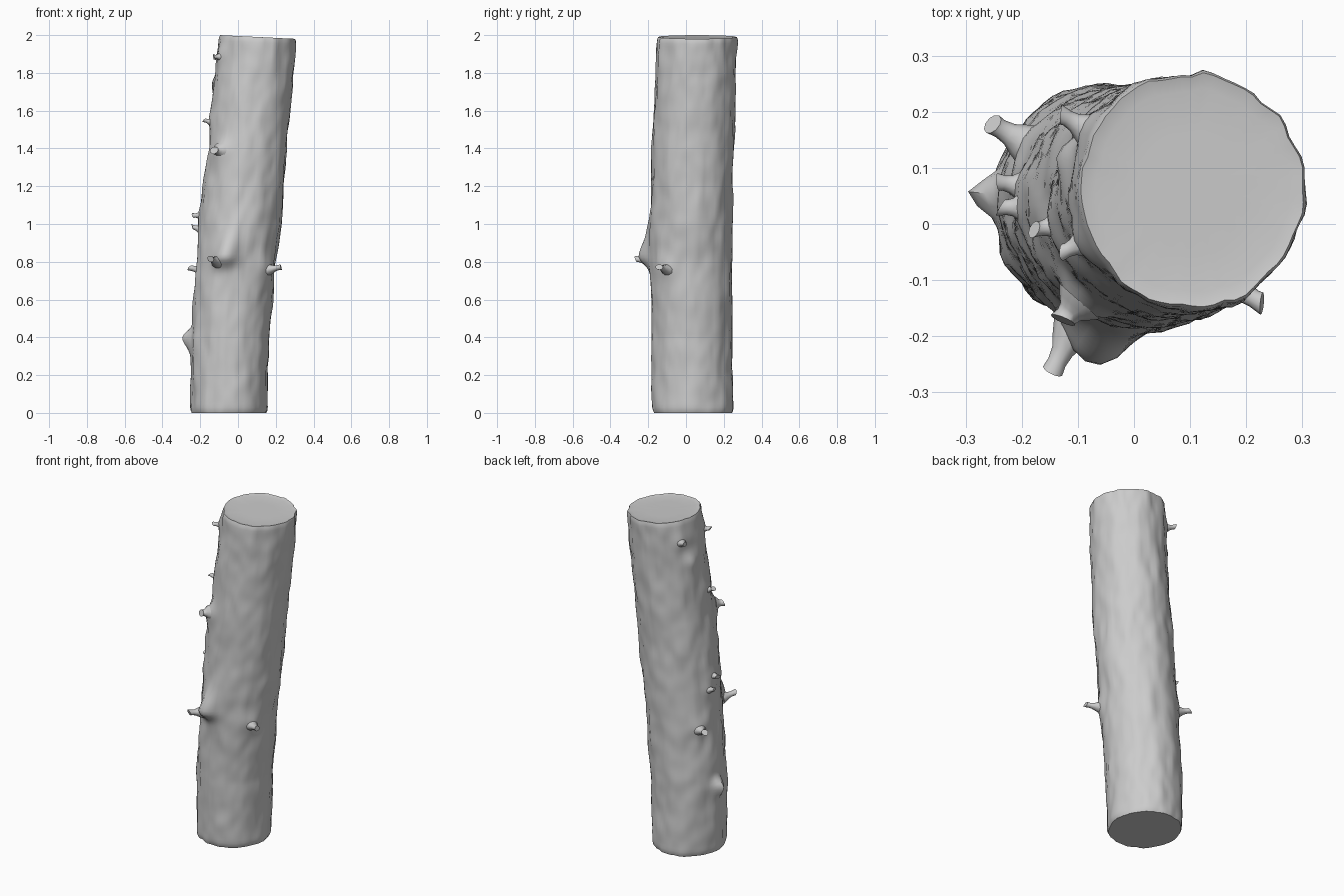
import bpy, bmesh, math
from mathutils import Vector, noise

if "Cube" in bpy.data.objects:
    bpy.data.objects.remove(bpy.data.objects["Cube"])

SEG, ROWS = 64, 110
# height, x min, x max, y min, y max of the leaning trunk
PROFILE = [(0.0, -.250, .152, -.178, .250), (0.4, -.248, .163, -.182, .246),
           (0.8, -.220, .202, -.192, .243), (1.0, -.203, .226, -.190, .245),
           (1.2, -.188, .242, -.186, .248), (1.4, -.155, .260, -.180, .252),
           (1.6, -.140, .278, -.170, .258), (1.8, -.120, .294, -.160, .264),
           (2.0, -.098, .306, -.153, .271)]


def section(z):
    """Centre and radii of the trunk at height z."""
    z = min(max(z, 0), 2)
    for a, b in zip(PROFILE, PROFILE[1:]):
        if z <= b[0]:
            t = (z - a[0]) / (b[0] - a[0])
            x0, x1, y0, y1 = (p + (q - p) * t for p, q in zip(a[1:], b[1:]))
            return Vector(((x0 + x1) / 2, (y0 + y1) / 2, z)), (x1 - x0) / 2, (y1 - y0) / 2


# broken twig tips: position, tip radius
STUBS = [((-.145, -.262, .815), .020), ((.228, -.142, .772), .019),
         ((-.252, .178, .768), .020), ((-.228, .030, 1.06), .016),
         ((-.242, .075, .985), .016), ((-.125, -.165, 1.405), .024),
         ((-.178, -.010, 1.55), .015), ((-.122, -.045, 1.90), .015),
         ((-.130, .195, 1.885), .017)]
# swellings: position, height, half width, reach below, reach above
BULGES = [((-.075, -.26, .83), .060, .055, .05, .12),
          ((-.30, .055, .40), .052, .032, .07, .04),
          ((-.13, -.16, 1.38), .025, .05, .08, .05),
          ((-.15, .12, 1.75), .02, .04, .05, .05)]
BULGES += [(tip, .014, .045, .05, .06) for tip, r in STUBS]


def surface(z, ang, scale=1.0):
    c, rx, ry = section(z)
    ca, sa = math.cos(ang), math.sin(ang)
    # lumpy bark, stretched along the trunk
    p = Vector((ca * 3.2, sa * 3.2, z * 4.5))
    d = .009 * noise.noise(p) + .006 * noise.noise(p * 2.3 + Vector((7, 3, 1)))
    for pos, h, w, lo, hi in BULGES:
        dz = z - pos[2]
        if abs(dz) > .4:
            continue
        cb = section(pos[2])[0]
        da = ang - math.atan2(pos[1] - cb.y, pos[0] - cb.x)
        da = (da + math.pi) % (2 * math.pi) - math.pi
        d += h * math.exp(-(da * .21 / w) ** 2 - (dz / (hi if dz > 0 else lo)) ** 2)
    return c + Vector(((rx + d) * ca * scale, (ry + d) * sa * scale, 0))


def loft(name, rings):
    """Skin closed rings of points and cap both ends."""
    bm = bmesh.new()
    rows = [[bm.verts.new(p) for p in ring] for ring in rings]
    n = len(rows[0])
    for a, b in zip(rows, rows[1:]):
        for i in range(n):
            j = (i + 1) % n
            bm.faces.new((a[i], a[j], b[j], b[i]))
    bm.faces.new(rows[0][::-1])
    bm.faces.new(rows[-1])
    bmesh.ops.recalc_face_normals(bm, faces=bm.faces)
    me = bpy.data.meshes.new(name)
    bm.to_mesh(me)
    bm.free()
    ob = bpy.data.objects.new(name, me)
    bpy.context.collection.objects.link(ob)
    bpy.ops.object.select_all(action='DESELECT')
    ob.select_set(True)
    bpy.context.view_layer.objects.active = ob
    bpy.ops.object.shade_smooth_by_angle(angle=math.radians(50))
    return ob


def trunk_ring(z, scale, lift=0.0):
    ring = []
    for i in range(SEG):
        a = 2 * math.pi * i / SEG
        p = surface(z, a, scale)
        # the sawn top is slightly higher on the left
        p.z += lift - .010 * (1 + math.cos(a) * scale) * max(0, (z - 1.7) / .3)
        ring.append(p)
    return ring


# Trunk with softened sawn ends
rings = [trunk_ring(0, s) for s in (.15, .5, .85, .965)]
rings += [trunk_ring(.012, .99)]
rings += [trunk_ring(.03 + 1.94 * k / ROWS, 1) for k in range(ROWS + 1)]
rings += [trunk_ring(1.988, .995), trunk_ring(2, .975)]
rings += [trunk_ring(2, s, l) for s, l in ((.94, -.002), (.85, -.005), (.5, -.006), (.15, -.006))]
loft("log_trunk", rings)

# Broken twig stubs, flared where they leave the bark
for k, (tip, r) in enumerate(STUBS):
    tip = Vector(tip)
    c = section(tip.z)[0]
    out = (tip - c).normalized()
    root = surface(tip.z - .015, math.atan2(out.y, out.x)) - out * .02
    if (tip - root).dot(out) < .045:
        tip = root + out * .045
    axis = (tip - root).normalized()
    u = axis.cross(Vector((0, 0, 1))).normalized()
    v = u.cross(axis)
    rings = []
    for t, f in ((0, 2.0), (.3, 1.5), (.55, 1.0), (.8, .85), (1, .95)):
        ring = []
        for i in range(10):
            a = 2 * math.pi * i / 10
            jag = .009 * math.sin(a + k * 1.7) if t == 1 else 0
            ring.append(root.lerp(tip, t) + axis * jag
                        + (u * math.cos(a) + v * math.sin(a) * .85) * r * f)
        rings.append(ring)
    loft("twig_stub_%d" % (k + 1), rings)
